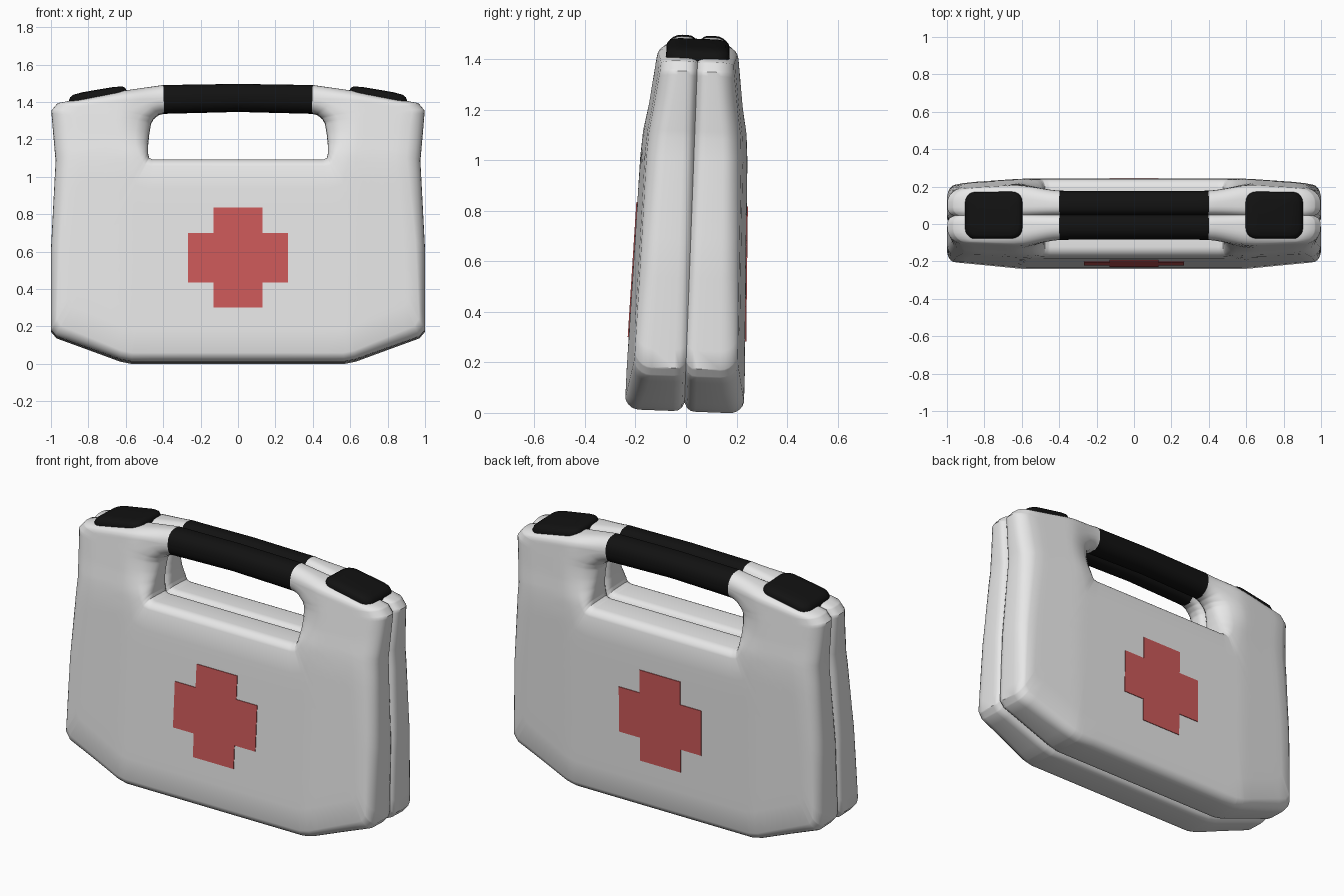
import bpy, bmesh, math

if "Cube" in bpy.data.objects:
    bpy.data.objects.remove(bpy.data.objects["Cube"])


def material(name, rgb):
    m = bpy.data.materials.new(name)
    m.diffuse_color = (*rgb, 1)
    m.use_nodes = True
    m.node_tree.nodes["Principled BSDF"].inputs["Base Color"].default_value = m.diffuse_color
    return m


WHITE = material("case_white", (0.8, 0.8, 0.8))
BLACK = material("rubber_black", (0.006, 0.006, 0.006))
RED = material("cross_red", (0.6, 0.1, 0.1))


def lean(x, y, z):
    """The whole case leans back slightly."""
    return (x, y + 0.038 * z - 0.007, z - 0.038 * y + 0.006)


def smooth(a, b, v):
    t = min(1, max(0, (v - a) / (b - a)))
    return t * t * (3 - 2 * t)


def lerp(a, b, t):
    return a + (b - a) * t


HALF = [(-1, 0.264), (1.0, 0.212), (1.1, 0.205), (1.2, 0.19), (1.32, 0.175), (1.42, 0.162), (2, 0.12)]


def depth(x, z):
    """Half thickness of the case at a point of its face."""
    for (z0, t0), (z1, t1) in zip(HALF, HALF[1:]):
        if z0 <= z <= z1:
            t = lerp(t0, t1, (z - z0) / (z1 - z0))
            break
    t -= 0.028 * max(0, (abs(x) - 0.6) / 0.4)
    handle = (1 - smooth(0.36, 0.66, abs(x))) * smooth(1.1, 1.3, z)
    return lerp(t, 0.13, handle)


def make(name, verts, faces, mats, angle=40):
    me = bpy.data.meshes.new(name)
    me.from_pydata([lean(*v) for v in verts], [], faces)
    bm = bmesh.new()
    bm.from_mesh(me)
    bmesh.ops.recalc_face_normals(bm, faces=bm.faces)
    bm.to_mesh(me)
    bm.free()
    for m in mats:
        me.materials.append(m)
    me.shade_smooth()
    me.set_sharp_from_angle(angle=math.radians(angle))
    ob = bpy.data.objects.new(name, me)
    bpy.context.collection.objects.link(ob)
    return ob


# Case: sections run from the outer outline to the handle hole
# (outer x, outer z, hole x, hole z, outer rounding, hole rounding)
CONTROLS = [
    (0, 0, 0, 1.08, .06, .05), (.57, 0, .40, 1.08, .06, .05),
    (.63, .012, .455, 1.08, .06, .05), (.97, .135, .475, 1.09, .08, .06),
    (1, .17, .48, 1.11, .09, .07), (1, .6, .48, 1.13, .1, .08),
    (.975, 1.08, .48, 1.17, .1, .09), (.99, 1.25, .475, 1.22, .1, .1),
    (.998, 1.345, .465, 1.28, .09, .1), (.965, 1.385, .45, 1.305, .08, .1),
    (.62, 1.45, .425, 1.325, .07, .08), (.4, 1.482, .395, 1.333, .065, .065),
    (0, 1.488, 0, 1.343, .065, .065)]
SUB = 6
right = [tuple(lerp(p, q, k / SUB) for p, q in zip(a, b))
         for a, b in zip(CONTROLS, CONTROLS[1:]) for k in range(SUB)] + [CONTROLS[-1]]
left = [(-s[0], s[1], -s[2], *s[3:]) for s in reversed(right[1:-1])]
sections = right + left

GROOVE = [(0.035, 0), (0.015, 0.01), (0.003, 0.025), (0, 0.045)]


def section_loop(px, pz, qx, qz, ro, ri):
    length = math.hypot(qx - px, qz - pz)

    def at(d):
        return lerp(px, qx, d / length), lerp(pz, qz, d / length)

    def edge(r):
        pts = [(d, y, None) for d, y in GROOVE]
        for k in range(6):
            a = k * math.pi / 12
            pts.append((r * (1 - math.cos(a)), None, min(r, 0.07) * (math.sin(a) - 1)))
        return pts

    mids = [(lerp(ro, length - ri, k / 9), None, 0) for k in range(1, 9)]
    inner = [(length - d, y, dy) for d, y, dy in reversed(edge(ri))]
    front = []
    for d, y, dy in edge(ro) + mids + inner:
        x, z = at(d)
        front.append((x, -(y if y is not None else depth(x, z) + dy), z))
    return front + [(x, -y, z) for x, y, z in reversed(front[1:-1])]


loops = [section_loop(*s) for s in sections]
n, m = len(loops), len(loops[0])
faces = [(i * m + j, i * m + (j + 1) % m, (i + 1) % n * m + (j + 1) % m, (i + 1) % n * m + j)
         for i in range(n) for j in range(m)]
case = make("case", [v for l in loops for v in l], faces, [WHITE, BLACK])
# Black grip on the middle of the handle
for f in case.data.polygons:
    if f.center.z > 1.25 and abs(f.center.x) < 0.398:
        f.material_index = 1


# Red crosses, thin plates on both faces
def cross(name, side):
    a, b, cz = 0.132, 0.267, 0.553
    outline = [(a, b), (a, a), (b, a), (b, -a), (a, -a), (a, -b),
               (-a, -b), (-a, -a), (-b, -a), (-b, a), (-a, a), (-a, b)]
    k = len(outline)
    verts = [(x, side * (depth(x, z + cz) + lift), z + cz) for lift in (0.004, -0.003) for x, z in outline]
    fs = [tuple(range(k)), tuple(range(k, 2 * k))]
    fs += [(i, (i + 1) % k, k + (i + 1) % k, k + i) for i in range(k)]
    make(name, verts, fs, [RED], 20)


cross("front_cross", -1)
cross("back_cross", 1)


# Black rubber caps on the sloping shoulders
def cap(name, side):
    hx, hy, r = 0.153, 0.125, 0.055
    rim = []
    for q, (sx, sy) in enumerate([(1, 1), (-1, 1), (-1, -1), (1, -1)]):
        for k in range(6):
            a = (q + k / 5) * math.pi / 2
            rim.append((sx * (hx - r) + r * math.cos(a), sy * (hy - r) + r * math.sin(a)))
    layers = [(0.97, -0.035), (1, -0.02), (1, 0.002), (0.96, 0.016), (0.86, 0.026), (0.6, 0.031)]
    k = len(rim)
    verts = [(side * (0.75 + x * s), y * s, 1.426 - 0.17 * x * s + h) for s, h in layers for x, y in rim]
    fs = [(l * k + i, l * k + (i + 1) % k, (l + 1) * k + (i + 1) % k, (l + 1) * k + i)
          for l in range(len(layers) - 1) for i in range(k)]
    fs += [tuple(range(k)), tuple(range((len(layers) - 1) * k, len(layers) * k))]
    make(name, verts, fs, [BLACK])


cap("right_cap", 1)
cap("left_cap", -1)
